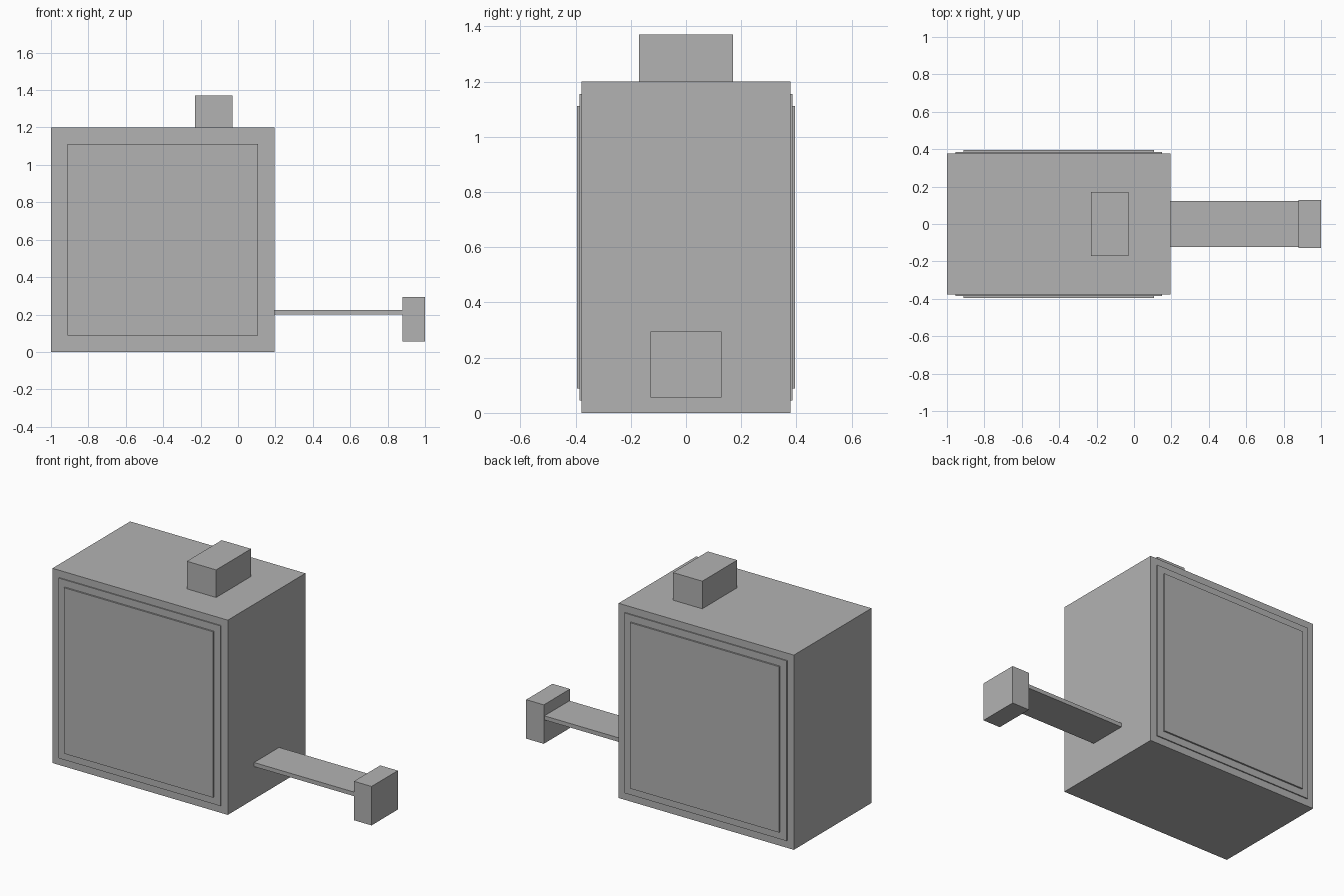
import bpy
import bmesh
from mathutils import Matrix, Vector

if "Cube" in bpy.data.objects:
    bpy.data.objects.remove(bpy.data.objects["Cube"])

grey = bpy.data.materials.new("light_grey")
grey.diffuse_color = (0.448, 0.448, 0.448, 1)
grey.use_nodes = True
grey.node_tree.nodes["Principled BSDF"].inputs["Base Color"].default_value = grey.diffuse_color


def box(name, x, y, z):
    """Flat-faced box from (min, max) ranges."""
    lo, hi = Vector((x[0], y[0], z[0])), Vector((x[1], y[1], z[1]))
    bm = bmesh.new()
    bmesh.ops.create_cube(bm, size=1, matrix=Matrix.Diagonal((*(hi - lo), 1)))
    mesh = bpy.data.meshes.new(name)
    bm.to_mesh(mesh)
    bm.free()
    mesh.materials.append(grey)
    obj = bpy.data.objects.new(name, mesh)
    obj.location = (lo + hi) / 2
    bpy.context.collection.objects.link(obj)
    return obj


# Main case
box("case", (-1, 0.195), (-0.378, 0.378), (0, 1.2))

# Stepped panels on the front and back of the case
for side, s in (("front", -1), ("back", 1)):
    for part, inset, depth in (("rim", 0.045, 0.385), ("panel", 0.089, 0.395)):
        box(f"{side}_{part}", (-1 + inset, 0.195 - inset),
            sorted((s * 0.37, s * depth)), (inset, 1.2 - inset))

# Button on top
box("top_button", (-0.23, -0.03), (-0.17, 0.17), (1.2, 1.37))

# Pulled-out blade and its end stop
box("blade", (0.195, 0.88), (-0.122, 0.122), (0.2, 0.225))
box("end_stop", (0.88, 1), (-0.128, 0.128), (0.055, 0.295))
